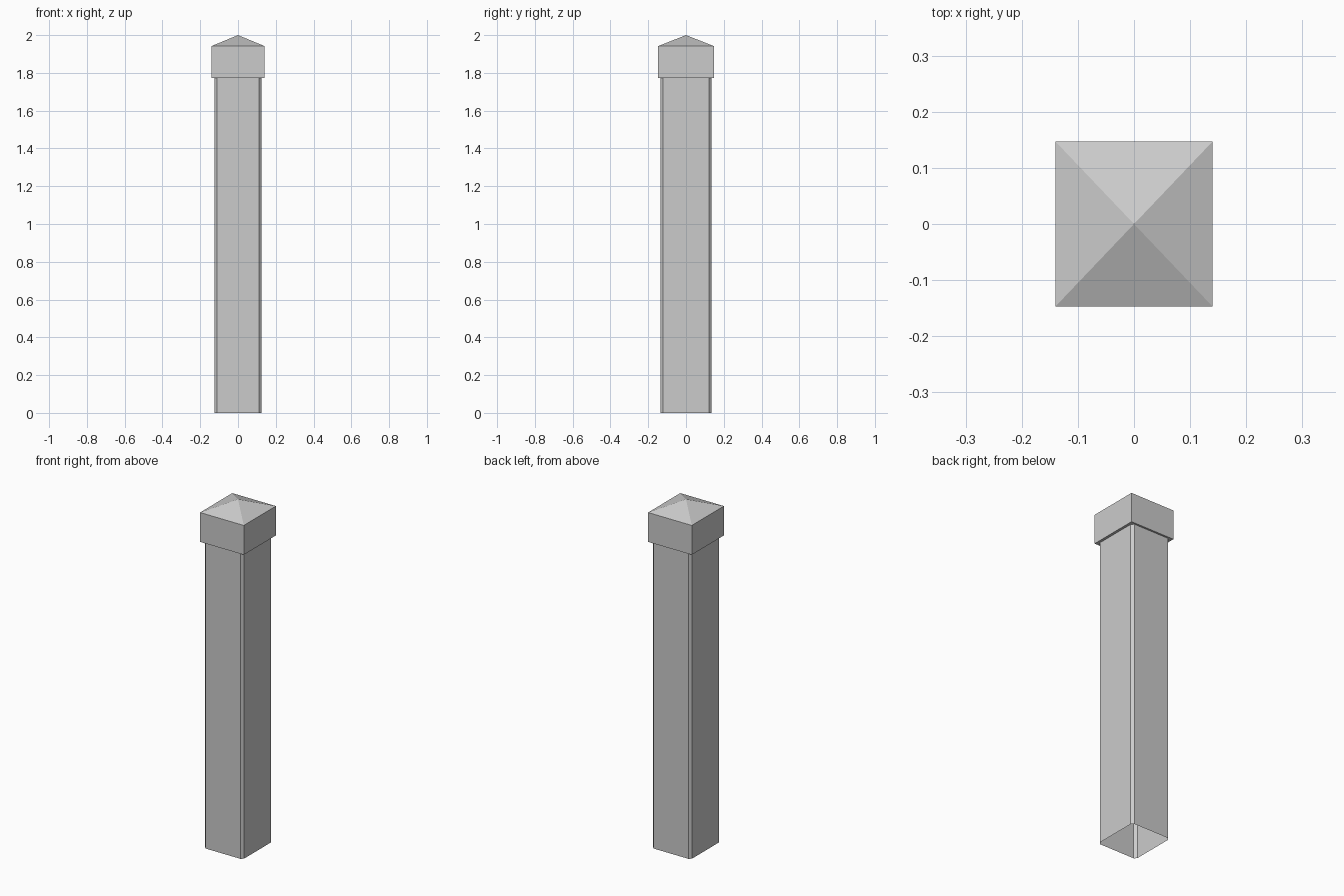
import bpy

if "Cube" in bpy.data.objects:
    bpy.data.objects.remove(bpy.data.objects["Cube"])


def rect(x, y, z, c=0.0):
    """Rectangular loop, counter-clockwise from above, with optional corner chamfer c."""
    if c == 0:
        return [(-x, -y, z), (x, -y, z), (x, y, z), (-x, y, z)]
    return [(-x + c, -y, z), (x - c, -y, z), (x, -y + c, z), (x, y - c, z),
            (x - c, y, z), (-x + c, y, z), (-x, y - c, z), (-x, -y + c, z)]


def loft(name, loops, apex=None):
    """Skin stacked loops from bottom to top, optionally closing to a point."""
    n = len(loops[0])
    verts = [v for loop in loops for v in loop]
    faces = []
    for k in range(len(loops) - 1):
        for i in range(n):
            j = (i + 1) % n
            faces.append((k * n + i, k * n + j, (k + 1) * n + j, (k + 1) * n + i))
    if apex:
        top = (len(loops) - 1) * n
        verts.append(apex)
        for i in range(n):
            faces.append((top + i, top + (i + 1) % n, len(verts) - 1))
    mesh = bpy.data.meshes.new(name)
    mesh.from_pydata(verts, [], faces)
    mesh.update()
    obj = bpy.data.objects.new(name, mesh)
    bpy.context.collection.objects.link(obj)
    return obj


# Hollow shaft, open at the foot, with narrow chamfered corners
SX, SY, CHAMFER = 0.125, 0.136, 0.013
CAP_Z = 1.772
loft("post_shaft", [rect(SX, SY, 0, CHAMFER), rect(SX, SY, CAP_Z, CHAMFER)])

# Cap: overhanging underside, straight band and low pyramid
CX, CY = 0.14, 0.147
loft("post_cap",
     [rect(SX - 0.006, SY - 0.006, CAP_Z), rect(CX, CY, CAP_Z), rect(CX, CY, 1.942)],
     apex=(0, 0, 2.0))
